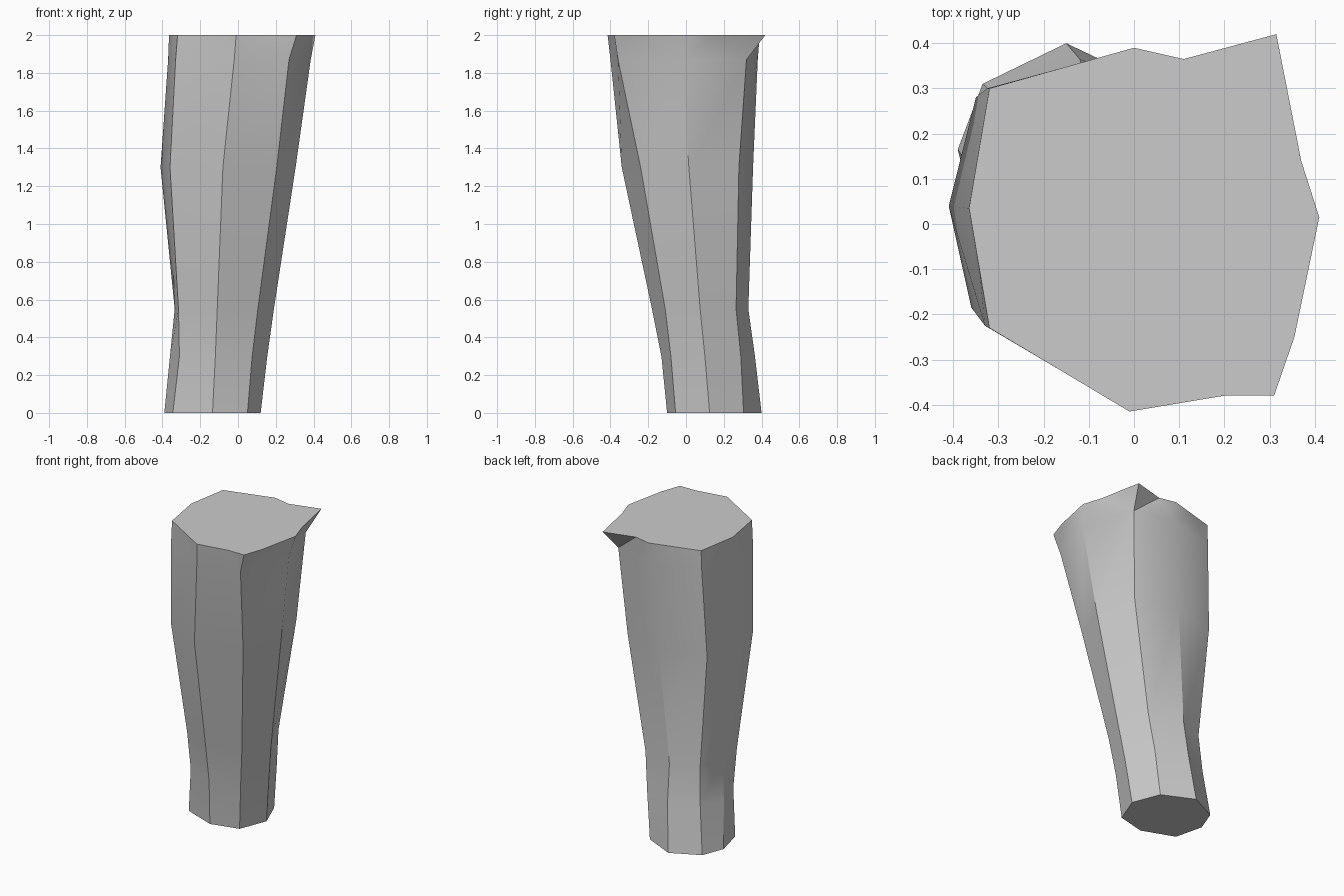
import bpy
import bmesh
import math
from mathutils import Vector

default_cube = bpy.data.objects.get("Cube")
if default_cube:
    bpy.data.objects.remove(default_cube, do_unlink=True)


def make_material(name, color):
    material = bpy.data.materials.new(name)
    material.use_nodes = True
    material.diffuse_color = color
    material.node_tree.nodes["Principled BSDF"].inputs["Base Color"].default_value = color
    return material


# Cross-sections in hundredths: height, then eight corners counted from the front
SECTIONS = [
    (0, [(-13.5, -10), (5, -5.5), (12, 12.5), (5, 30.5), (-15, 40), (-33.5, 31), (-39, 16.5), (-34.5, -2)]),
    (30, [(-12, -13), (7.5, -8), (15.5, 10), (8, 29), (-12, 36.5), (-30, 28), (-36, 12), (-31, -5)]),
    (55, [(-11, -18), (10.5, -11), (19, 7.5), (11, 26.5), (-11, 33), (-28.5, 26), (-33.5, 9), (-31.5, -8)]),
    (130, [(-8, -34), (20.5, -24), (30.5, 1.5), (23, 28), (-5, 35.5), (-35, 28), (-41, 4), (-36, -18.5)]),
    (187, [(-2, -40), (27, -36), (38.5, -2), (27, 32), (-1, 38), (-32.5, 30), (-37, 3.5), (-33, -22.5)]),
]
RIM = [(-1, -41.5), (31, -38), (41, 1.5), (31.5, 42), (0, 39), (-32, 30), (-36.5, 3.5), (-32, -23)]
# Rim midpoints that leave the straight line, keyed by side number
RIM_MIDDLES = {0: (20, -38), 1: (35.5, -25), 2: (37, 14), 3: (11, 36.5)}
RIM_HEIGHT = 200


def add_ring(bm, points, height):
    return [bm.verts.new(Vector((x, y, height)) / 100) for x, y in points]


def bridge_rings(bm, lower, upper):
    count = len(lower)
    for side in range(count):
        following = (side + 1) % count
        bm.faces.new((lower[side], lower[following], upper[following], upper[side]))


def middle_of_side(side):
    if side in RIM_MIDDLES:
        return RIM_MIDDLES[side]
    start, end = RIM[side], RIM[(side + 1) % len(RIM)]
    return ((start[0] + end[0]) / 2, (start[1] + end[1]) / 2)


# Tapered shaft lofted through the cross-sections
bm = bmesh.new()
rings = [add_ring(bm, points, height) for height, points in SECTIONS]
for lower, upper in zip(rings, rings[1:]):
    bridge_rings(bm, lower, upper)
bm.faces.new(reversed(rings[0]))

# Flared rim with a pulled-out corner, closed by a flat top
collar = rings[-1]
corners = add_ring(bm, RIM, RIM_HEIGHT)
middles = add_ring(bm, [middle_of_side(side) for side in range(len(RIM))], RIM_HEIGHT)
outline = []
for side, middle in enumerate(middles):
    following = (side + 1) % len(RIM)
    bm.faces.new((collar[side], collar[following], middle))
    bm.faces.new((collar[side], middle, corners[side]))
    bm.faces.new((collar[following], corners[following], middle))
    outline += [corners[side], middle]
bm.faces.new(outline)
bmesh.ops.recalc_face_normals(bm, faces=bm.faces)

mesh = bpy.data.meshes.new("tapered_column")
bm.to_mesh(mesh)
bm.free()
mesh.materials.append(make_material("plain_grey", (0.6, 0.6, 0.6, 1)))

# Soft shading along the shaft, sharp between its sides
column = bpy.data.objects.new("tapered_column", mesh)
bpy.context.collection.objects.link(column)
bpy.context.view_layer.objects.active = column
column.select_set(True)
bpy.ops.object.shade_smooth_by_angle(angle=math.radians(30))
